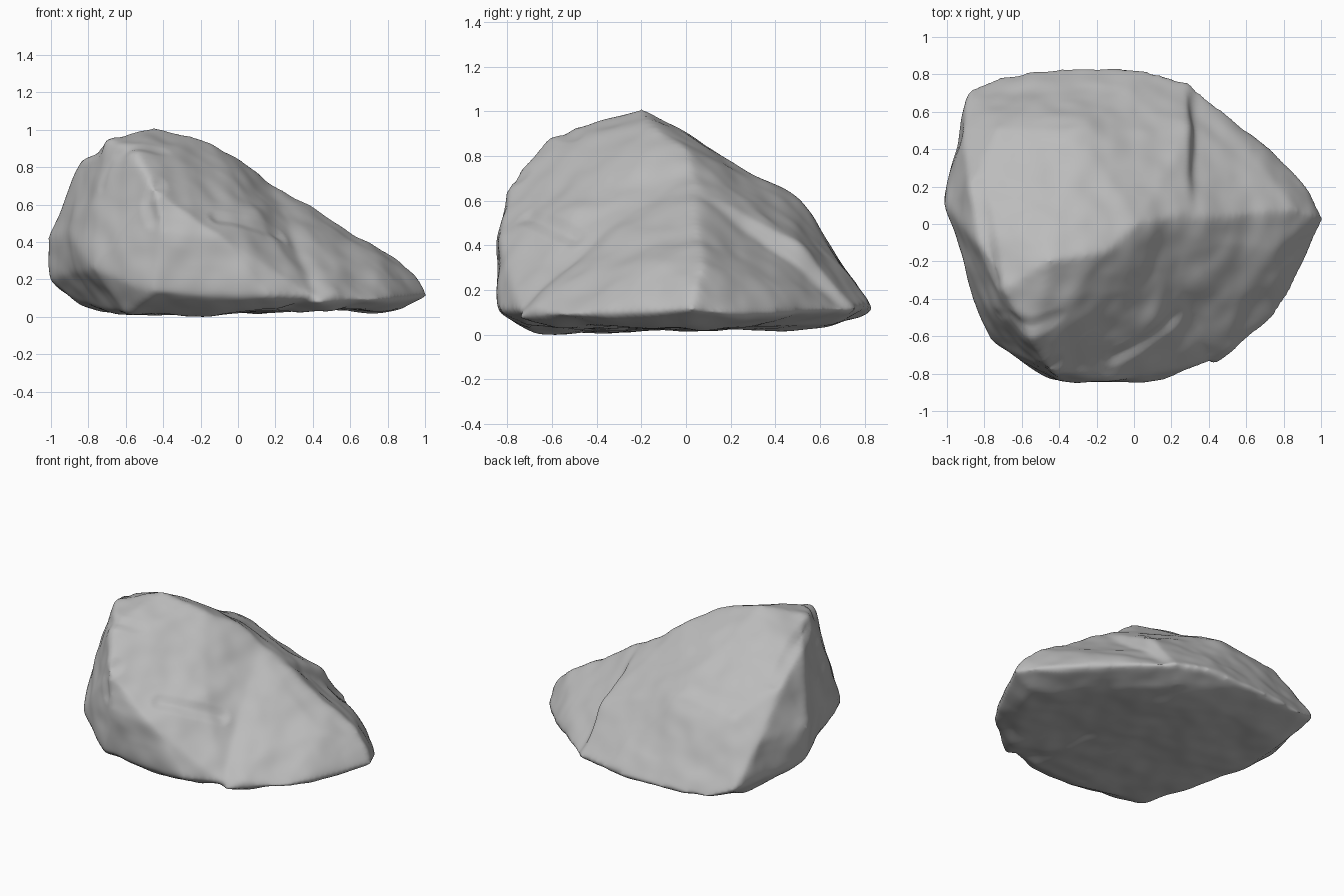
import bpy, bmesh
from mathutils import Vector, noise
from mathutils.geometry import intersect_point_line

cube = bpy.data.objects.get("Cube")
if cube:
    bpy.data.objects.remove(cube, do_unlink=True)

stone = bpy.data.materials.new("grey stone")
stone.use_nodes = True
stone.diffuse_color = (0.5, 0.5, 0.5, 1)
stone.node_tree.nodes["Principled BSDF"].inputs["Base Color"].default_value = (0.5, 0.5, 0.5, 1)
stone.node_tree.nodes["Principled BSDF"].inputs["Roughness"].default_value = 0.9

# Main mass: summit, left ridge, front wall, back slope, base rim
main_mass = [
    (-.45, -.2, 1.01), (-.7, -.35, .95), (-.15, -.15, .93), (.02, 0, .83),
    (-.83, -.1, .84), (-.88, .2, .7), (-.92, .5, .43), (-.89, .72, .17),
    (-1.01, .1, .42), (-1, .12, .2), (-.9, -.25, .45), (-.78, -.62, .25),
    (-.55, -.6, .87), (-.45, -.8, .68), (-.4, -.85, .45), (-.45, -.83, .12),
    (-.1, -.84, .42), (.15, -.84, .1), (.1, -.5, .56), (.4, -.74, .1),
    (-.3, .5, .6), (-.72, .5, .56), (-.72, .8, .1), (-.25, .85, .1),
    (.07, .82, .12), (.3, .76, .11), (.3, .06, .62), (.3, .5, .4),
    (-.6, -.6, 0), (.2, -.72, .02), (-.8, .5, .04), (.2, .65, .03), (-.85, 0, .06),
]
# Low wing: crest running out to the tip, and its skirt
wing = [
    (0, 0, .8), (.28, .06, .62), (.43, .1, .52), (.65, .1, .4), (.86, .08, .31),
    (.96, .05, .22), (1.02, .02, .1), (.94, .2, .08), (.75, .33, .1), (.6, .48, .1),
    (.3, .76, .1), (.46, .63, .1), (.45, -.2, .42), (.75, -.15, .32), (.53, -.45, .28),
    (.52, -.68, .12), (.74, -.53, .08), (.84, -.3, .1), (.42, -.76, .07),
    (.5, -.6, .03), (.85, 0, .02), (.2, .6, .03), (0, -.3, .04),
]


def add_hull(bm, points):
    verts = [bm.verts.new(p) for p in points]
    result = bmesh.ops.convex_hull(bm, input=verts)
    loose = {e for e in result["geom_interior"] + result["geom_unused"]
             if isinstance(e, bmesh.types.BMVert)}
    bmesh.ops.delete(bm, geom=list(loose), context="VERTS")


bm = bmesh.new()
add_hull(bm, main_mass)
add_hull(bm, wing)
mesh = bpy.data.meshes.new("boulder")
bm.to_mesh(mesh)
bm.free()
boulder = bpy.data.objects.new("boulder", mesh)
bpy.context.collection.objects.link(boulder)

# Fuse the masses and wear down their edges
fuse = boulder.modifiers.new("fuse", "REMESH")
fuse.mode = "VOXEL"
fuse.voxel_size = 0.018
wear = boulder.modifiers.new("wear", "SMOOTH")
wear.factor = 0.5
wear.iterations = 14
graph = bpy.context.evaluated_depsgraph_get()
worn = bpy.data.meshes.new_from_object(boulder.evaluated_get(graph))
boulder.modifiers.clear()
boulder.data = worn

# Cracks as paths across the front wall, left ridge and summit
cracks = [
    [(-.38, -.74, .76), (-.5, -.79, .62), (-.47, -.82, .52)],
    [(-.1, -.72, .53), (.08, -.6, .47), (.22, -.5, .43)],
    [(-.75, -.5, .7), (-.7, -.5, .87), (-.55, -.55, .89), (-.38, -.5, .9)],
    [(-.84, .22, .74), (-.8, 0, .84), (-.75, -.3, .9)],
]


def crack_distance(p):
    best = 1
    for path in cracks:
        for a, b in zip(path, path[1:]):
            a, b = Vector(a), Vector(b)
            t = intersect_point_line(p, a, b)[1]
            best = min(best, (p - a.lerp(b, min(max(t, 0), 1))).length)
    return best


# Weathered relief: broad dents, fine grain and cracks
bm = bmesh.new()
bm.from_mesh(worn)
bm.normal_update()
moves = []
for v in bm.verts:
    p = v.co.copy()
    push = 0.022 * noise.noise(p * 3) + 0.008 * noise.noise(p * 8)
    near = crack_distance(p)
    if near < 0.06:
        push -= 0.018 * (1 - near / 0.06)
    moves.append(v.normal * push)
for v, move in zip(bm.verts, moves):
    v.co += move
# Rest on the ground
lowest = min(v.co.z for v in bm.verts)
bmesh.ops.translate(bm, vec=(0, 0, -lowest), verts=bm.verts)
for f in bm.faces:
    f.smooth = True
bm.to_mesh(worn)
bm.free()
worn.materials.clear()
worn.materials.append(stone)
